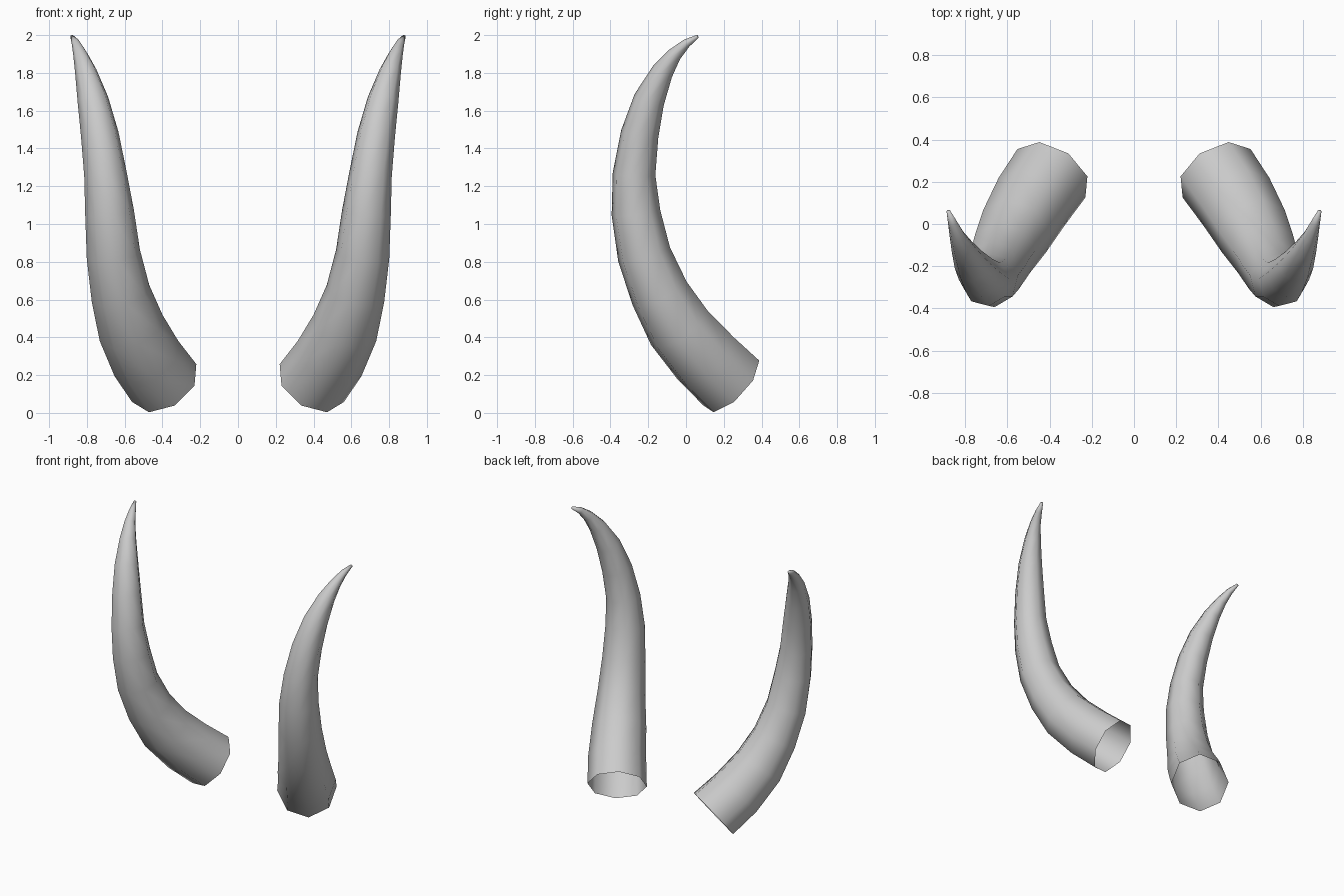
import bpy, bmesh, math
from mathutils import Vector

if "Cube" in bpy.data.objects:
    bpy.data.objects.remove(bpy.data.objects["Cube"])

SIDES = 8
# Centre line of the right-hand horn: x, y, z, radius
PATH = [
    (0.391, 0.240, 0.158, 0.198), (0.485, 0.105, 0.288, 0.193),
    (0.566, -0.035, 0.450, 0.180), (0.622, -0.140, 0.633, 0.159),
    (0.660, -0.222, 0.840, 0.144), (0.680, -0.265, 1.060, 0.131),
    (0.702, -0.275, 1.265, 0.114), (0.732, -0.245, 1.475, 0.101),
    (0.768, -0.195, 1.658, 0.083), (0.806, -0.124, 1.808, 0.058),
    (0.835, -0.060, 1.898, 0.038), (0.858, 0.004, 1.958, 0.023),
    (0.879, 0.062, 1.993, 0.009),
]

points = [Vector(p[:3]) for p in PATH]
bm = bmesh.new()
rings = []
tangent = Vector((0.42, -0.66, 0.62)).normalized()
u = Vector((-0.17, -0.015, 0.10))

# Sweep an octagon along the centre line without twisting
for i, (c, p) in enumerate(zip(points, PATH)):
    if i > 0:
        ahead = points[min(i + 1, len(points) - 1)]
        new = ((c - points[i - 1]).normalized() + (ahead - c).normalized()).normalized()
        u.rotate(tangent.rotation_difference(new))
        tangent = new
    u = (u - tangent * u.dot(tangent)).normalized()
    v = tangent.cross(u)
    rings.append([bm.verts.new(c + p[3] * (u * math.cos(a) + v * math.sin(a)))
                  for a in (2 * math.pi * k / SIDES for k in range(SIDES))])

# Skin, open at the base and closed at the tip
for a, b in zip(rings, rings[1:]):
    for k in range(SIDES):
        n = (k + 1) % SIDES
        bm.faces.new((a[k], a[n], b[n], b[k]))
bm.faces.new(rings[-1])
for f in bm.faces:
    f.smooth = True

mesh = bpy.data.meshes.new("horns")
bm.to_mesh(mesh)
bm.free()
horns = bpy.data.objects.new("horns", mesh)
bpy.context.collection.objects.link(horns)

# Matching horn on the other side
mirror = horns.modifiers.new("mirror", 'MIRROR')
mirror.use_axis[0] = True
mirror.use_mirror_merge = False
